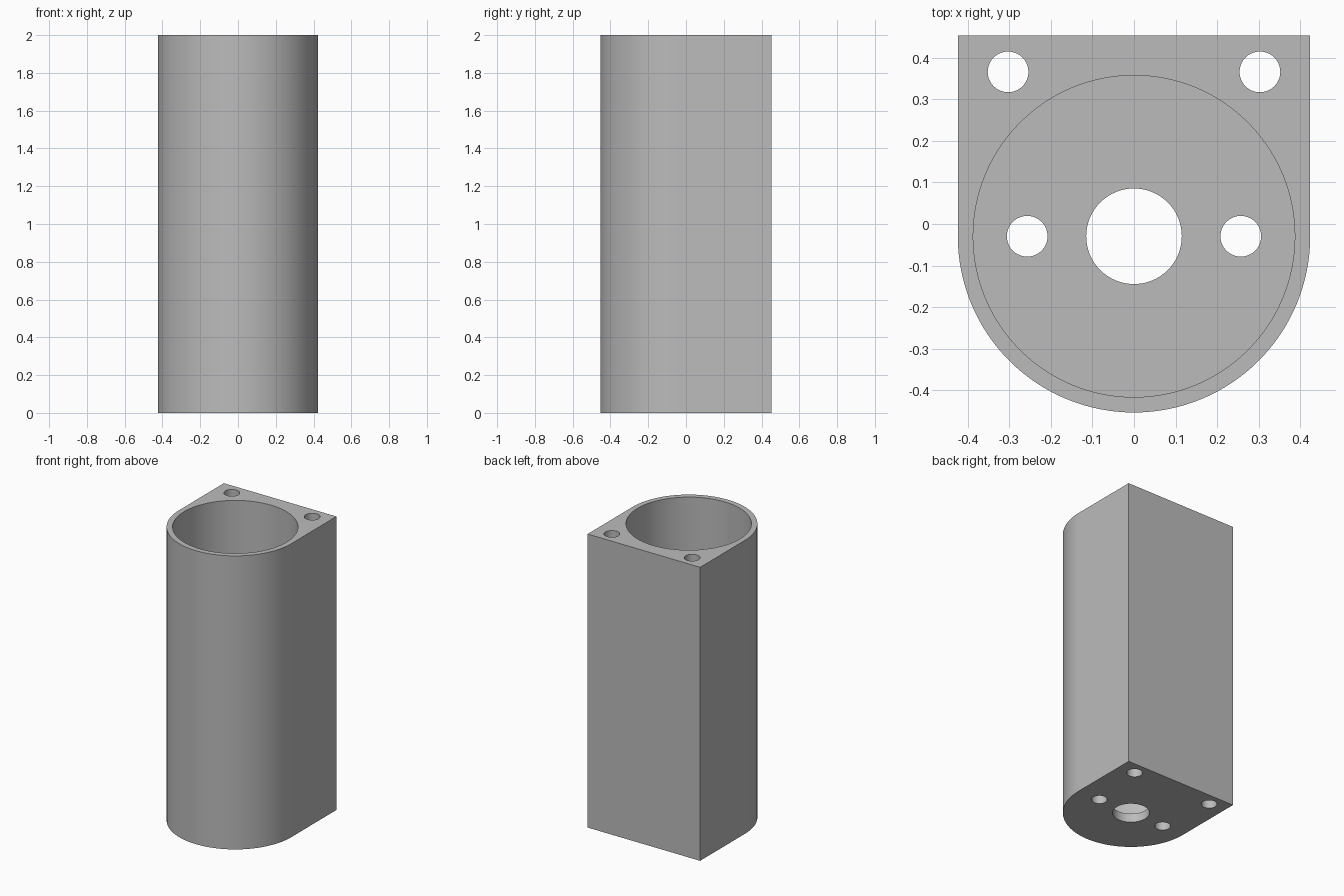
import bpy
import bmesh
import math

HEIGHT = 2.0
HALF_WIDTH = 0.424
BACK_Y = 0.4535
AXIS_Y = BACK_Y * -1 + HALF_WIDTH    # centre of the rounded front and the bore
FLOOR = 0.06
SCREW_RADIUS = 0.049

cube = bpy.data.objects.get("Cube")
if cube:
    bpy.data.objects.remove(cube, do_unlink=True)

grey = bpy.data.materials.new("plain grey")
grey.use_nodes = True
colour = (0.5, 0.5, 0.5, 1.0)
grey.diffuse_color = colour
grey.node_tree.nodes["Principled BSDF"].inputs["Base Color"].default_value = colour


def prism(name, outline, bottom, top):
    """Extrude a closed outline straight up."""
    bm = bmesh.new()
    face = bm.faces.new([bm.verts.new((x, y, bottom)) for x, y in outline])
    result = bmesh.ops.extrude_face_region(bm, geom=[face])
    moved = [v for v in result["geom"] if isinstance(v, bmesh.types.BMVert)]
    bmesh.ops.translate(bm, verts=moved, vec=(0, 0, top - bottom))
    bmesh.ops.recalc_face_normals(bm, faces=bm.faces)
    mesh = bpy.data.meshes.new(name)
    bm.to_mesh(mesh)
    bm.free()
    mesh.materials.append(grey)
    obj = bpy.data.objects.new(name, mesh)
    bpy.context.collection.objects.link(obj)
    return obj


def arc(x, y, radius, start, end, steps):
    angles = [start + (end - start) * i / steps for i in range(steps + 1)]
    return [(x + radius * math.cos(a), y + radius * math.sin(a)) for a in angles]


def drill(body, name, x, y, radius, bottom, steps):
    """Cut a vertical round hole, open at the top of the body."""
    circle = arc(x, y, radius, 0, math.tau, steps)[:-1]
    cutter = prism(name, circle, bottom, HEIGHT + 0.1)
    cutter.hide_render = True
    cut = body.modifiers.new(name, "BOOLEAN")
    cut.operation = "DIFFERENCE"
    cut.solver = "EXACT"
    cut.object = cutter
    bpy.ops.object.modifier_apply(modifier=cut.name)
    bpy.data.objects.remove(cutter, do_unlink=True)


# Housing: square at the back, half round at the front
outline = arc(0, AXIS_Y, HALF_WIDTH, math.pi, math.tau, 64)
outline += [(HALF_WIDTH, BACK_Y), (-HALF_WIDTH, BACK_Y)]
housing = prism("housing", outline, 0, HEIGHT)
bpy.context.view_layer.objects.active = housing
housing.select_set(True)

# Deep bore above a thin floor, with a shaft hole through the floor
drill(housing, "bore", 0, AXIS_Y, 0.387, FLOOR, 128)
drill(housing, "shaft_hole", 0, AXIS_Y, 0.115, -0.1, 64)

# Screw holes: a pair in the floor and a full-length pair at the back corners
for side in (-1, 1):
    drill(housing, "floor_screw_hole", side * 0.257, AXIS_Y, SCREW_RADIUS, -0.1, 40)
    drill(housing, "corner_screw_hole", side * 0.303, 0.366, SCREW_RADIUS, -0.1, 40)

bpy.ops.object.shade_smooth_by_angle(angle=math.radians(30))
